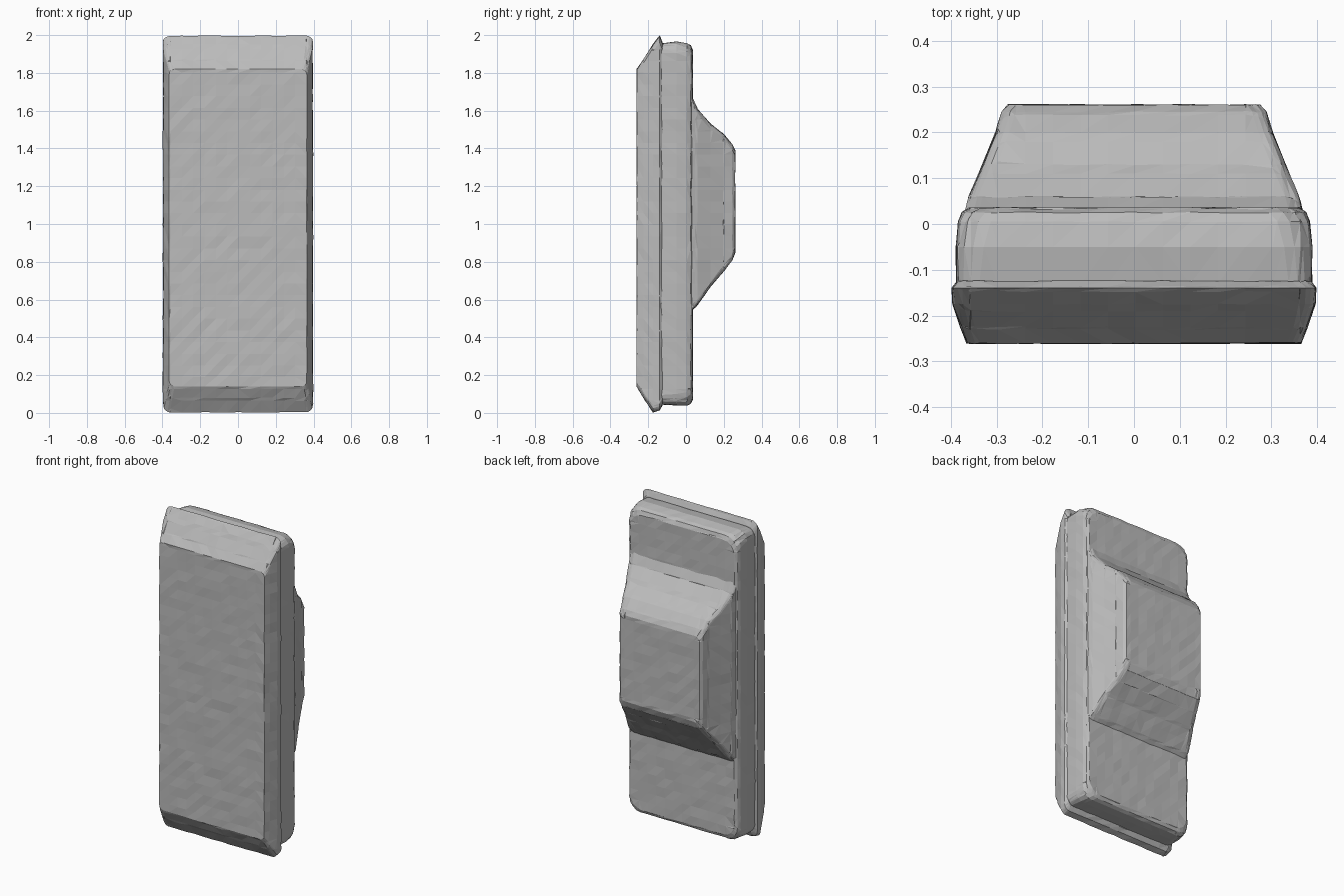
import bpy, bmesh, math, random
from mathutils import Vector

random.seed(4)
cube = bpy.data.objects.get("Cube")
if cube:
    bpy.data.objects.remove(cube, do_unlink=True)

grey = bpy.data.materials.new("stone_grey")
grey.use_nodes = True
COLOUR = (0.5, 0.5, 0.5, 1)
grey.diffuse_color = COLOUR
grey.node_tree.nodes["Principled BSDF"].inputs["Base Color"].default_value = COLOUR


def ring(y, half, low, high, radius, sides=4):
    """Rounded rectangle in the x-z plane."""
    points = []
    corners = [(1, 1), (-1, 1), (-1, -1), (1, -1)]
    for q, (sx, sz) in enumerate(corners):
        cx = sx * (half - radius)
        cz = high - radius if sz > 0 else low + radius
        for i in range(sides + 1):
            a = math.pi / 2 * (q + i / sides)
            points.append(Vector((cx + radius * math.cos(a), y, cz + radius * math.sin(a))))
    return points


def loft(name, sections, roughness):
    """Skin the sections from front to back, then chip the surface into small facets."""
    bm = bmesh.new()
    rings = [[bm.verts.new(p) for p in ring(*s)] for s in sections]
    n = len(rings[0])
    for a, b in zip(rings, rings[1:]):
        for i in range(n):
            j = (i + 1) % n
            bm.faces.new((a[i], a[j], b[j], b[i]))
    bm.faces.new(rings[0])
    bm.faces.new(rings[-1])
    bmesh.ops.recalc_face_normals(bm, faces=bm.faces)

    # slice into a grid of patches
    for axis, step, count in ((Vector((1, 0, 0)), 0.06, 6), (Vector((0, 0, 1)), 0.062, 32)):
        start = -count if axis.x else 1
        for k in range(start, count + 1):
            geom = bm.verts[:] + bm.edges[:] + bm.faces[:]
            bmesh.ops.bisect_plane(bm, geom=geom, dist=0.0005,
                                   plane_co=axis * (k * step + 0.003), plane_no=axis)
    bmesh.ops.triangulate(bm, faces=bm.faces)
    bm.normal_update()
    moves = [(v, v.normal * random.uniform(-roughness, roughness)) for v in bm.verts]
    for v, move in moves:
        v.co += move
    mesh = bpy.data.meshes.new(name)
    bm.to_mesh(mesh)
    bm.free()
    mesh.materials.append(grey)
    obj = bpy.data.objects.new(name, mesh)
    bpy.context.collection.objects.link(obj)
    return obj


# Front slab with chamfered edges and a wide rim
loft("front_slab", [
    (-0.26, 0.365, 0.14, 1.82, 0.03),
    (-0.225, 0.378, 0.08, 1.87, 0.03),
    (-0.175, 0.395, 0.003, 1.95, 0.035),
    (-0.14, 0.397, 0.015, 1.997, 0.035),
    (-0.125, 0.385, 0.04, 1.96, 0.04),
], 0.002)

# Middle body with rounded corners
loft("middle_body", [
    (-0.13, 0.388, 0.045, 1.955, 0.05),
    (-0.05, 0.388, 0.04, 1.965, 0.06),
    (0.005, 0.383, 0.04, 1.955, 0.07),
    (0.025, 0.375, 0.05, 1.945, 0.08),
    (0.035, 0.36, 0.07, 1.92, 0.08),
], 0.002)

# Raised pack on the back
loft("back_bulge", [
    (0.02, 0.37, 0.53, 1.70, 0.03),
    (0.06, 0.36, 0.57, 1.61, 0.03),
    (0.13, 0.33, 0.67, 1.53, 0.03),
    (0.20, 0.302, 0.75, 1.475, 0.03),
    (0.245, 0.288, 0.81, 1.42, 0.03),
    (0.26, 0.275, 0.85, 1.39, 0.03),
], 0.002)
